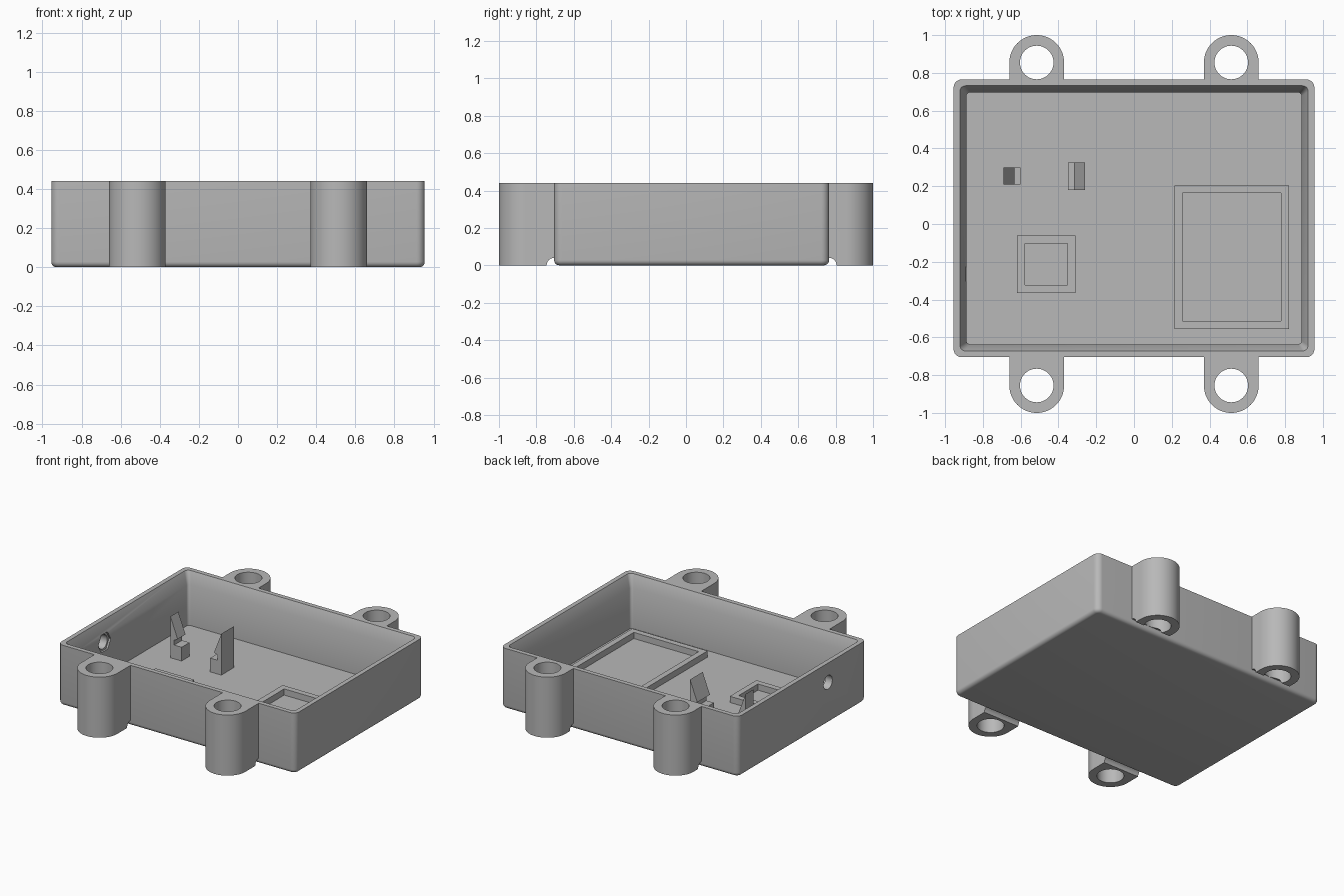
import bpy, bmesh, math
from mathutils import Matrix, Vector

if "Cube" in bpy.data.objects:
    bpy.data.objects.remove(bpy.data.objects["Cube"], do_unlink=True)

grey = bpy.data.materials.new("plain grey")
grey.use_nodes = True
colour = (0.48, 0.48, 0.48, 1)
grey.diffuse_color = colour
grey.node_tree.nodes["Principled BSDF"].inputs["Base Color"].default_value = colour

HEIGHT, FLOOR = 0.44, 0.06
X, Y0, Y1 = 0.955, -0.705, 0.765      # outer box limits


def finish(name, bm, smooth=False):
    bmesh.ops.recalc_face_normals(bm, faces=bm.faces)
    mesh = bpy.data.meshes.new(name)
    bm.to_mesh(mesh)
    bm.free()
    obj = bpy.data.objects.new(name, mesh)
    bpy.context.collection.objects.link(obj)
    mesh.materials.append(grey)
    if smooth:
        shade(obj)
    return obj


def activate(obj):
    bpy.ops.object.select_all(action='DESELECT')
    obj.select_set(True)
    bpy.context.view_layer.objects.active = obj


def shade(obj):
    activate(obj)
    bpy.ops.object.shade_smooth_by_angle(angle=math.radians(32))


def prism(name, points, depth):
    """Extrude a closed outline of 3D points along a vector."""
    bm = bmesh.new()
    face = bm.faces.new([bm.verts.new(p) for p in points])
    new = bmesh.ops.extrude_face_region(bm, geom=[face], use_keep_orig=True)["geom"]
    bmesh.ops.translate(bm, vec=depth, verts=[v for v in new if isinstance(v, bmesh.types.BMVert)])
    return finish(name, bm)


def rod(radius, length, centre, axis, sides=32, turn=0):
    bm = bmesh.new()
    spin = Matrix.Rotation(turn, 4, 'Z')
    aim = Vector((0, 0, 1)).rotation_difference(Vector(axis)).to_matrix().to_4x4()
    bmesh.ops.create_cone(bm, cap_ends=True, segments=sides, radius1=radius, radius2=radius,
                          depth=length, matrix=Matrix.Translation(centre) @ aim @ spin)
    return finish("cutter", bm)


def cut(obj, cutter):
    cutter.hide_render = True
    mod = obj.modifiers.new("cut", 'BOOLEAN')
    mod.operation, mod.solver, mod.object = 'DIFFERENCE', 'EXACT', cutter
    activate(obj)
    bpy.ops.object.modifier_apply(modifier=mod.name)
    bpy.data.objects.remove(cutter, do_unlink=True)


def rounded_rect(inset, radius, z, steps=6):
    pts = []
    corners = [(X, Y1), (-X, Y1), (-X, Y0), (X, Y0)]
    for i, (cx, cy) in enumerate(corners):
        sx = 1 if cx > 0 else -1
        sy = 1 if cy > 0 else -1
        ox, oy = cx - sx * (inset + radius), cy - sy * (inset + radius)
        for k in range(steps + 1):
            a = math.pi / 2 * (i + k / steps)
            pts.append((ox + radius * math.cos(a), oy + radius * math.sin(a), z))
    return pts


# Open tray: rounded bottom edge, outer wall, rim, bevelled lip, inner wall, floor
fillet = 0.028
levels = []
for k in range(6):
    a = math.pi / 2 * k / 5
    inset = fillet * (1 - math.sin(a))
    levels.append((inset, 0.042 - inset, fillet * (1 - math.cos(a))))
levels += [(0, 0.042, HEIGHT), (0.033, 0.03, HEIGHT), (0.068, 0.02, 0.355), (0.068, 0.02, FLOOR)]
bm = bmesh.new()
loops = [[bm.verts.new(p) for p in rounded_rect(*lv)] for lv in levels]
for low, high in zip(loops, loops[1:]):
    n = len(low)
    for i in range(n):
        j = (i + 1) % n
        bm.faces.new((low[i], low[j], high[j], high[i]))
bm.faces.new(loops[0])
bm.faces.new(loops[-1])
tray = finish("tray", bm)

# Cable hole through the side wall, with a hexagonal pocket inside
hole = Vector((-0.92, -0.265, 0.3))
cut(tray, rod(0.05, 0.3, hole, (1, 0, 0)))
cut(tray, rod(0.072, 0.1, hole + Vector((0.07, 0, 0)), (1, 0, 0), 6))
shade(tray)

# Four mounting lugs with through holes and a relief groove at the base
LUG_R, LUG_X, LUG_Y = 0.145, 0.515, 0.855
for side, edge, label in ((1, Y1, "back"), (-1, Y0, "front")):
    for sx, hand in ((1, "left"), (-1, "right")):
        cx, cy = sx * LUG_X, side * LUG_Y
        outline = [(cx + LUG_R, edge, 0)]
        for k in range(33):
            a = math.pi * k / 32
            outline.append((cx + LUG_R * math.cos(a), cy + side * LUG_R * math.sin(a), 0))
        outline.append((cx - LUG_R, edge, 0))
        lug = prism(f"{label}_{hand}_lug", outline, (0, 0, HEIGHT))
        cut(lug, rod(0.089, 2, (cx, cy, 0), (0, 0, 1), 48))
        cut(lug, rod(0.04, 0.5, (cx, edge, 0), (1, 0, 0)))
        shade(lug)


# Raised rectangular frames on the floor
def frame(name, x0, x1, y0, y1, wall=0.042, top=FLOOR + 0.045):
    bm = bmesh.new()
    rings = []
    for inset, z in ((0, FLOOR), (0, top), (wall, top), (wall, FLOOR)):
        a, b, c, d = x0 + inset, x1 - inset, y0 + inset, y1 - inset
        rings.append([bm.verts.new((x, y, z)) for x, y in ((a, c), (b, c), (b, d), (a, d))])
    for low, high in zip(rings, rings[1:]):
        for i in range(4):
            j = (i + 1) % 4
            bm.faces.new((low[i], low[j], high[j], high[i]))
    finish(name, bm)


frame("large_frame", 0.215, 0.82, -0.555, 0.205)
frame("small_frame", -0.62, -0.31, -0.365, -0.06)

# Facing pair of snap clips: foot, slot and sloped hook
hook = [(0, 0), (0.09, 0), (0.09, 0.1), (0.03, 0.1), (0.03, 0.135), (0.058, 0.15), (0, 0.3)]
for name, back, direction, y, width in (("right_clip", -0.69, 1, 0.21, 0.09),
                                        ("left_clip", -0.26, -1, 0.18, 0.145)):
    prism(name, [(back + direction * d, y, FLOOR + z) for d, z in hook], (0, width, 0))
